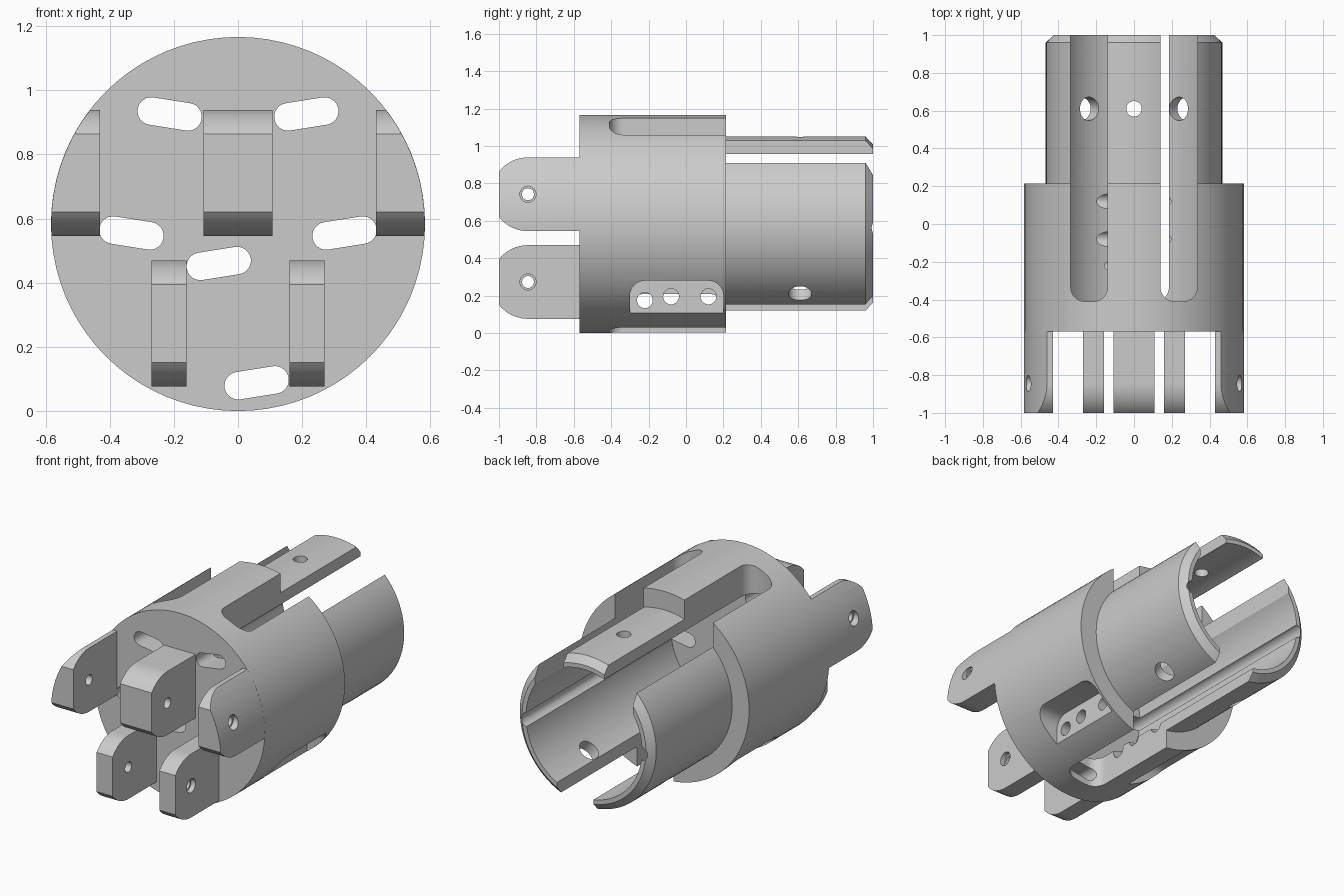
import bpy, bmesh, math
from math import sin, cos, pi, radians
from mathutils import Matrix

if "Cube" in bpy.data.objects:
    bpy.data.objects.remove(bpy.data.objects["Cube"])

ZC, R = 0.583, 0.583          # body axis height and radius


def finish(name, bm):
    bmesh.ops.recalc_face_normals(bm, faces=bm.faces)
    me = bpy.data.meshes.new(name)
    bm.to_mesh(me)
    bm.free()
    ob = bpy.data.objects.new(name, me)
    bpy.context.collection.objects.link(ob)
    return ob


def prism(name, pts, axis, lo, hi):
    """Extrude a 2D outline along x (pts y,z), y (pts x,z) or z (pts x,y)."""
    put = {'x': lambda a, b, t: (t, a, b),
           'y': lambda a, b, t: (a, t, b),
           'z': lambda a, b, t: (a, b, t)}[axis]
    bm = bmesh.new()
    ends = [[bm.verts.new(put(a, b, t)) for a, b in pts] for t in (lo, hi)]
    bm.faces.new(ends[0])
    bm.faces.new(ends[1])
    n = len(pts)
    for i in range(n):
        j = (i + 1) % n
        bm.faces.new((ends[0][i], ends[0][j], ends[1][j], ends[1][i]))
    return finish(name, bm)


def arc(cx, cy, r, a0, a1, n):
    return [(cx + r * cos(radians(a0 + (a1 - a0) * i / n)),
             cy + r * sin(radians(a0 + (a1 - a0) * i / n))) for i in range(n + 1)]


def circle(cx, cy, r, n=32):
    return arc(cx, cy, r, 0, 360, n)[:-1]


def rounded(x0, x1, y0, y1, r):
    return (arc(x1 - r, y1 - r, r, 0, 90, 8) + arc(x0 + r, y1 - r, r, 90, 180, 8)
            + arc(x0 + r, y0 + r, r, 180, 270, 8) + arc(x1 - r, y0 + r, r, 270, 360, 8))


def pill(cx, cz, tilt, half=0.058, r=0.043):
    pts = arc(half, 0, r, -90, 90, 12) + arc(-half, 0, r, 90, 270, 12)
    c, s = cos(radians(tilt)), sin(radians(tilt))
    return [(cx + x * c - z * s, cz + x * s + z * c) for x, z in pts]


def boolean(ob, cutter, op='DIFFERENCE'):
    bpy.context.view_layer.objects.active = ob
    m = ob.modifiers.new("cut", 'BOOLEAN')
    m.operation, m.solver, m.object = op, 'EXACT', cutter
    bpy.ops.object.modifier_apply(modifier=m.name)
    bpy.data.objects.remove(cutter)


def smooth(ob):
    bpy.ops.object.select_all(action='DESELECT')
    ob.select_set(True)
    bpy.context.view_layer.objects.active = ob
    bpy.ops.object.shade_smooth_by_angle(angle=radians(20))


# Body and rear sleeve: one turned profile (radius, y)
profile = [(0, -0.57), (R, -0.57), (R, 0.215), (0.468, 0.215), (0.468, 0.96),
           (0.425, 1.0), (0.398, 1.0), (0.398, -0.42), (0, -0.42)]
bm = bmesh.new()
vs = [bm.verts.new((r, y, ZC)) for r, y in profile]
es = [bm.edges.new(p) for p in zip(vs, vs[1:])]
bmesh.ops.spin(bm, geom=vs + es, cent=(0, 0, ZC), axis=(0, 1, 0),
               angle=2 * pi, steps=80, use_duplicate=False)
bmesh.ops.remove_doubles(bm, verts=bm.verts, dist=1e-5)
body = finish("body_and_sleeve", bm)

# Long slots open to the rear: two on top, one below
for s in (-1, 1):
    a, b = sorted((s * 0.14, s * 0.335))
    boolean(body, prism("top_slot", rounded(a, b, -0.41, 1.3, 0.075), 'z', 0.66, 1.4))
boolean(body, prism("bottom_slot", rounded(-0.065, 0.185, -0.41, 1.3, 0.075), 'z', -0.2, 0.42))

# Side pockets next to the bottom slot, and their cross holes
boolean(body, prism("pocket", rounded(-0.3, 0.2, -0.3, 0.28, 0.08), 'x', 0.335, 0.9))
boolean(body, prism("pocket", rounded(-0.3, 0.2, -0.3, 0.21, 0.08), 'x', -0.9, -0.21))
for y, z in ((-0.22, 0.175), (-0.08, 0.195), (0.12, 0.195)):
    boolean(body, prism("cross_hole", circle(y, z, 0.042), 'x', -0.25, 0.6))

# Tilted cable slots running the whole length
for x, z, t in ((-0.213, 0.926, -9), (0.213, 0.926, 9), (-0.332, 0.555, -9),
                (0.332, 0.555, 9), (-0.06, 0.46, 9), (0.058, 0.088, 9)):
    boolean(body, prism("cable_slot", pill(x, z, t), 'y', -0.7, 1.2))

# Radial holes in the sleeve
for ang, r in ((0, 0.041), (143, 0.062), (-143, 0.062)):
    hole = prism("radial_hole", circle(0, 0.61, r), 'z', 0.3, 0.6)
    hole.data.transform(Matrix.Translation((0, 0, ZC)) @ Matrix.Rotation(radians(ang), 4, 'Y'))
    boolean(body, hole)
smooth(body)


# Front lugs: rounded about the pin hole, trimmed to the body radius
def lug(name, x0, x1, zc, side):
    h = 0.197
    a = math.degrees(math.acos(0.155 / h))
    py = -0.845
    pts = ([(-0.56, zc - h), (-0.56, zc + h)] + arc(py, zc, h, 90, 180 - a, 10)
           + arc(py, zc, h, 180 + a, 270, 10))
    ob = prism(name, pts, 'x', x0, x1)
    boolean(ob, prism("trim", circle(0, ZC, R - 0.0005, 80), 'y', -1.2, -0.4), 'INTERSECT')
    boolean(ob, prism("pin_hole", circle(py, zc, 0.032), 'x', -1, 1))
    if side:
        edge = min(max(abs(x0), abs(x1)), 0.56) - 0.03
        lo, hi = sorted((side * edge, side * 1.0))
        boolean(ob, prism("counterbore", circle(py, zc, 0.043), 'x', lo, hi))
    smooth(ob)


lug("centre_lug", -0.108, 0.108, 0.742, 0)
for s, word in ((-1, "left"), (1, "right")):
    lug(word + "_side_lug", *sorted((s * 0.43, s * 0.62)), 0.742, s)
    lug(word + "_lower_lug", *sorted((s * 0.16, s * 0.27)), 0.273, s)
